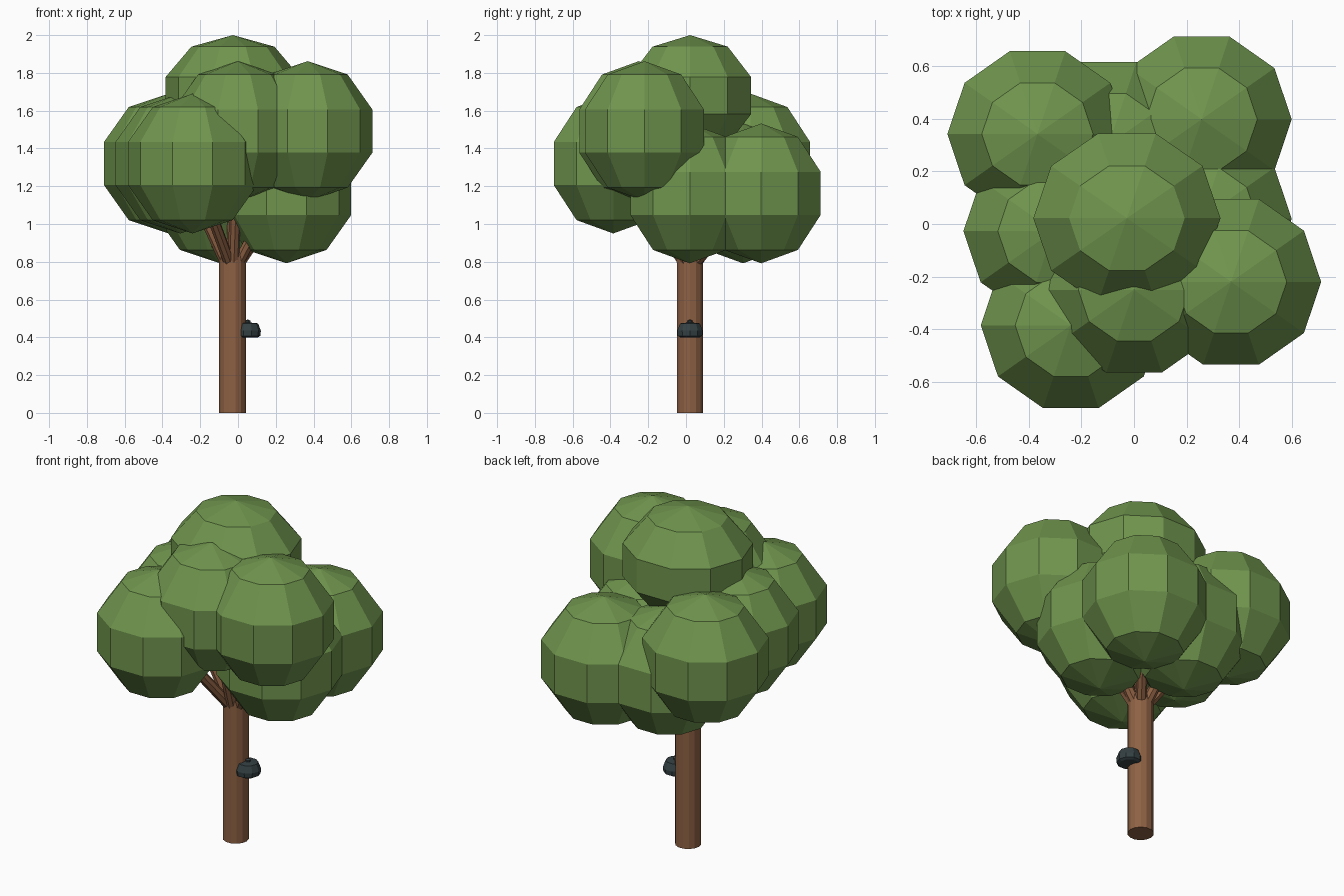
import bpy
import bmesh
from math import sin, cos, pi
from mathutils import Vector

cube = bpy.data.objects.get("Cube")
if cube:
    bpy.data.objects.remove(cube, do_unlink=True)


def material(name, rgb):
    m = bpy.data.materials.new(name)
    m.use_nodes = True
    m.diffuse_color = (*rgb, 1)
    bsdf = next(n for n in m.node_tree.nodes if n.type == 'BSDF_PRINCIPLED')
    bsdf.inputs["Base Color"].default_value = (*rgb, 1)
    bsdf.inputs["Roughness"].default_value = 0.9
    return m


leaf = material("leaf green", (0.16, 0.30, 0.075))
bark = material("bark brown", (0.27, 0.12, 0.057))
iron = material("dark iron", (0.035, 0.052, 0.056))


def lathe(name, profile, sides, mat):
    """Revolve (radius, height) pairs around z; zero radius makes a pole."""
    bm = bmesh.new()
    rings = []
    for r, z in profile:
        count = sides if r > 0 else 1
        rings.append([bm.verts.new((r * cos(2 * pi * i / sides),
                                    r * sin(2 * pi * i / sides), z))
                      for i in range(count)])
    for a, b in zip(rings, rings[1:]):
        for i in range(sides):
            j = (i + 1) % sides
            quad = [a[i % len(a)], a[j % len(a)], b[j % len(b)], b[i % len(b)]]
            bm.faces.new(list(dict.fromkeys(quad)))
    for ring in (rings[0], rings[-1]):
        if len(ring) > 1:
            bm.faces.new(ring)
    bmesh.ops.recalc_face_normals(bm, faces=bm.faces)
    mesh = bpy.data.meshes.new(name)
    bm.to_mesh(mesh)
    bm.free()
    mesh.materials.append(mat)
    ob = bpy.data.objects.new(name, mesh)
    bpy.context.collection.objects.link(ob)
    return ob


# Trunk
AXIS = Vector((-0.029, 0.021, 0))
trunk = lathe("trunk", [(0.071, 0), (0.071, 0.84)], 14, bark)
trunk.location = AXIS

# Leaf clumps: name, centre, radii
UPPER, MIDDLE, LOWER = 1.492, 1.32, 1.162
ROUND = (0.36, 0.348, 0.37)
clumps = [
    ("crown", (-0.027, 0.022, 1.68), (0.374, 0.356, 0.32)),
    ("front", (0.0, -0.25, UPPER), ROUND),
    ("front_left", (0.369, -0.22, UPPER), ROUND),
    ("front_right", (-0.24, -0.385, MIDDLE), ROUND),
    ("right", (-0.306, -0.027, MIDDLE), ROUND),
    ("back_right", (-0.367, 0.342, MIDDLE), ROUND),
    ("back_left", (0.257, 0.398, LOWER), ROUND),
    ("left", (0.257, 0.02, LOWER), ROUND),
    ("back", (-0.096, 0.302, LOWER), ROUND),
]
ball = [(sin(pi * k / 5) if 0 < k < 5 else 0, -cos(pi * k / 5)) for k in range(6)]
for name, centre, radii in clumps:
    clump = lathe("leaves_" + name, ball, 10, leaf)
    clump.location = centre
    clump.scale = radii

    # Branch from the trunk top into this clump
    out = Vector((centre[0], centre[1], 0)) - AXIS
    start = AXIS + out.normalized() * min(0.04, out.length) + Vector((0, 0, 0.8))
    path = Vector(centre) - start
    branch = lathe("branch_" + name, [(0.03, 0), (0.03, path.length)], 8, bark)
    branch.location = start
    branch.rotation_mode = 'QUATERNION'
    branch.rotation_quaternion = path.to_track_quat('Z', 'Y')

# Small round pot fixed to the trunk, with a lid knob
pot = lathe("trunk_pot", [(0.054, 0.40), (0.068, 0.408), (0.07, 0.435),
                          (0.055, 0.474), (0.014, 0.478), (0.014, 0.488),
                          (0, 0.495)], 10, iron)
pot.location = (0.051, 0.021, 0)
